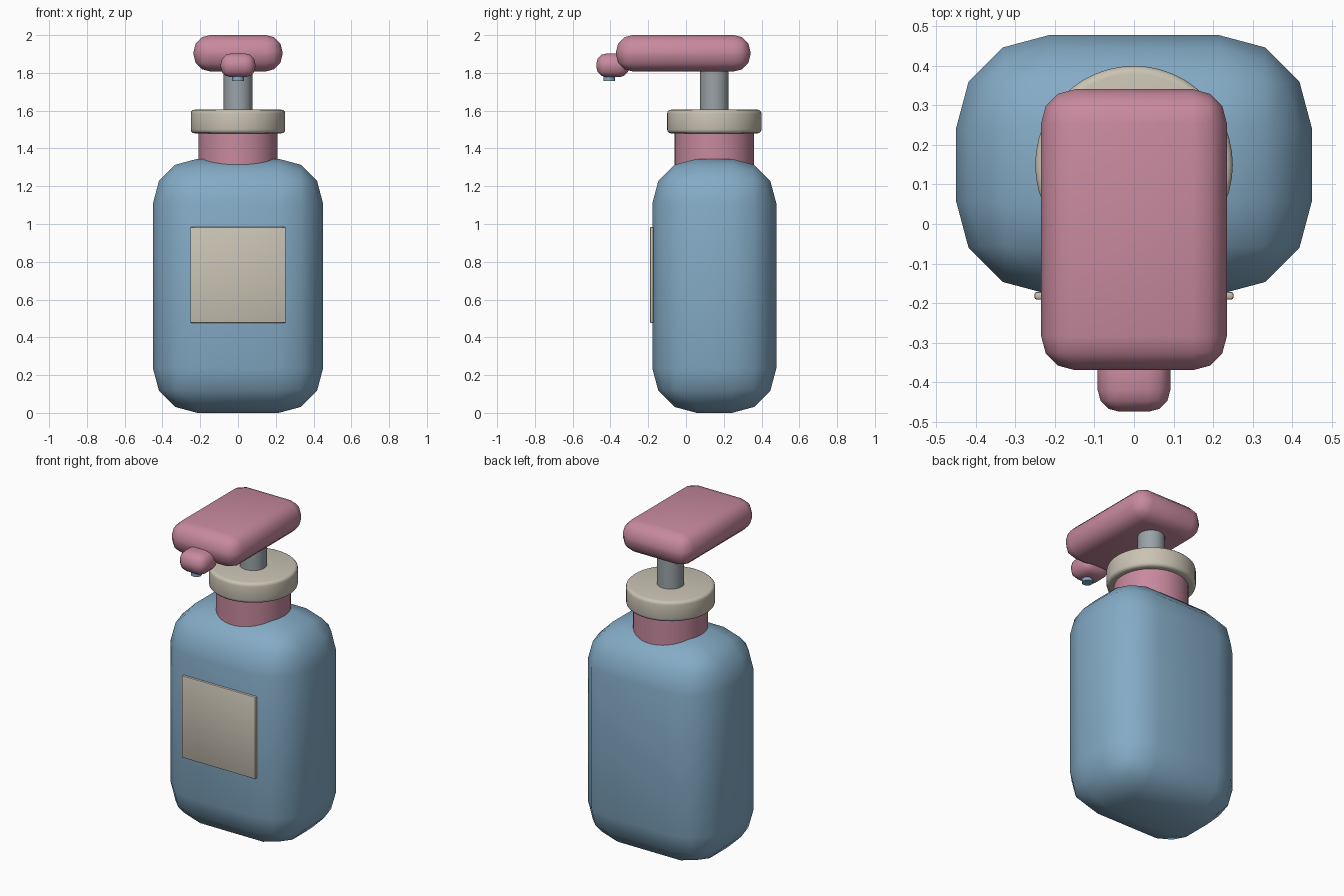
import bpy, bmesh, math
from mathutils import Matrix

if "Cube" in bpy.data.objects:
    bpy.data.objects.remove(bpy.data.objects["Cube"])


def material(name, rgb):
    lin = [((c / 255 + 0.055) / 1.055) ** 2.4 for c in rgb]
    m = bpy.data.materials.new(name)
    m.diffuse_color = (*lin, 1)
    m.use_nodes = True
    m.node_tree.nodes["Principled BSDF"].inputs["Base Color"].default_value = m.diffuse_color
    return m


BLUE = material("soft_blue", (132, 171, 198))
PINK = material("dusty_pink", (200, 138, 158))
BEIGE = material("warm_beige", (202, 195, 180))
GREY = material("steel_grey", (155, 163, 167))


def finish(bm, name, mat):
    mesh = bpy.data.meshes.new(name)
    bm.to_mesh(mesh)
    bm.free()
    mesh.materials.append(mat)
    ob = bpy.data.objects.new(name, mesh)
    bpy.context.collection.objects.link(ob)
    bpy.ops.object.select_all(action='DESELECT')
    ob.select_set(True)
    bpy.context.view_layer.objects.active = ob
    bpy.ops.object.shade_smooth_by_angle(angle=math.radians(40))
    return ob


def rounded_box(name, x, y, z, bevel, mat, segments=3):
    """Box between (min, max) ranges with all edges rounded."""
    bm = bmesh.new()
    bmesh.ops.create_cube(bm, size=1)
    for v in bm.verts:
        v.co = [r[0] if c < 0 else r[1] for c, r in zip(v.co, (x, y, z))]
    bmesh.ops.bevel(bm, geom=bm.edges[:], offset=bevel, segments=segments,
                    profile=0.5, affect='EDGES')
    return finish(bm, name, mat)


def cylinder(name, radius, y, z, mat, bevel=0):
    """Upright cylinder on x = 0 with optionally rounded rims."""
    bm = bmesh.new()
    bmesh.ops.create_cone(bm, cap_ends=True, segments=48, radius1=radius,
                          radius2=radius, depth=z[1] - z[0],
                          matrix=Matrix.Translation((0, y, (z[0] + z[1]) / 2)))
    if bevel:
        rims = [e for e in bm.edges if abs(e.verts[0].co.z - e.verts[1].co.z) < 1e-5]
        bmesh.ops.bevel(bm, geom=rims, offset=bevel, segments=3,
                        profile=0.5, affect='EDGES')
    return finish(bm, name, mat)


# bottle and its label
rounded_box("bottle_body", (-0.45, 0.45), (-0.178, 0.478), (0, 1.345), 0.235, BLUE)
rounded_box("label", (-0.252, 0.252), (-0.191, -0.172), (0.476, 0.984), 0.006, BEIGE, 2)

# neck, collar and pump stem
cylinder("neck", 0.21, 0.15, (1.24, 1.50), PINK)
cylinder("collar", 0.25, 0.15, (1.48, 1.605), BEIGE, 0.02)
cylinder("pump_stem", 0.076, 0.15, (1.58, 1.86), GREY)

# pump head, nozzle and outlet
rounded_box("pump_head", (-0.235, 0.235), (-0.37, 0.341), (1.808, 2.0), 0.086, PINK)
rounded_box("nozzle", (-0.092, 0.092), (-0.475, -0.30), (1.777, 1.903), 0.055, PINK)
cylinder("nozzle_outlet", 0.031, -0.407, (1.757, 1.80), BLUE)
